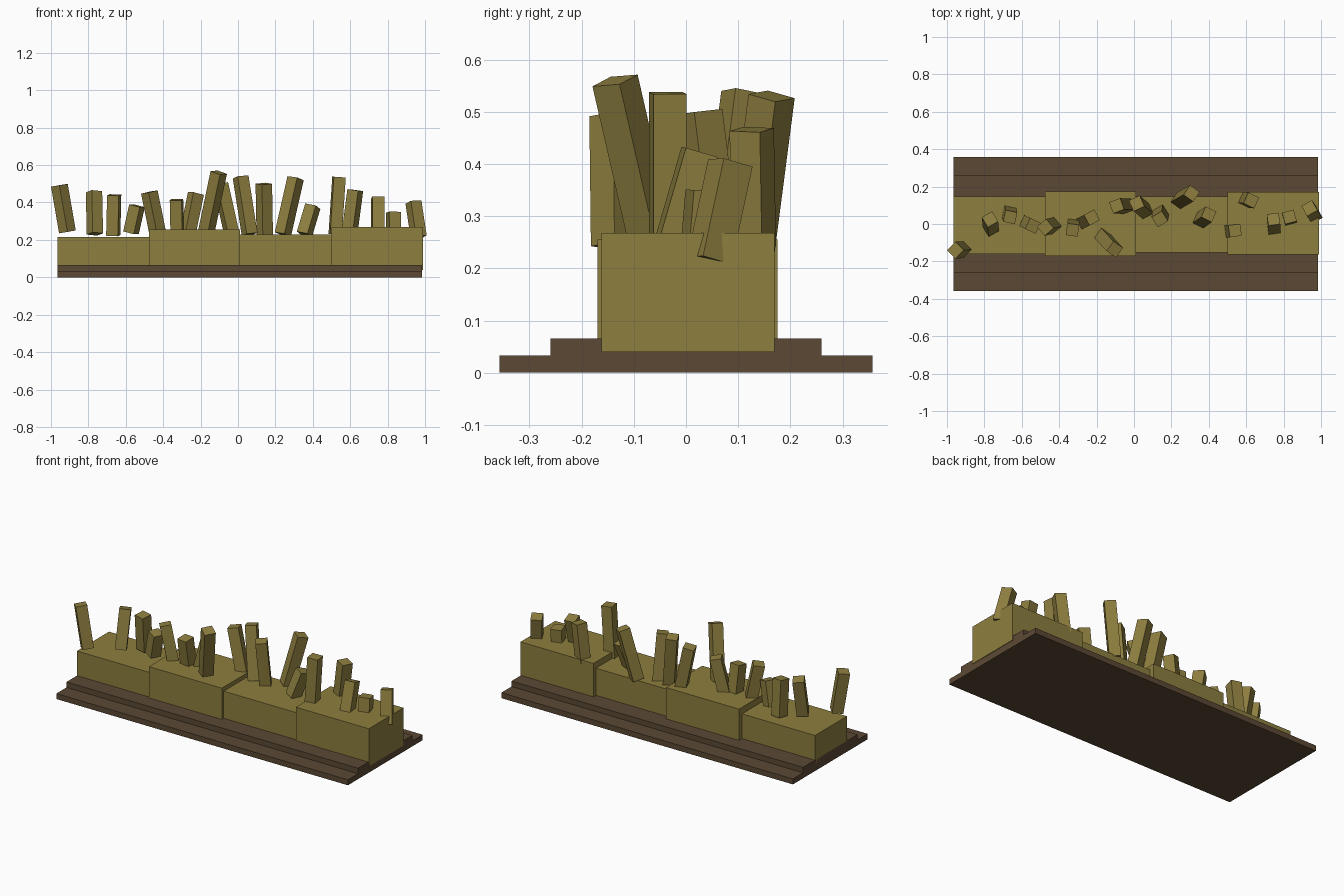
import bpy
from mathutils import Vector, Matrix
from math import radians


def material(name, rgb):
    m = bpy.data.materials.new(name)
    m.diffuse_color = (*rgb, 1)
    return m


OLIVE = material("olive", (0.27, 0.21, 0.05))
BROWN = material("brown", (0.105, 0.066, 0.034))


def block(name, x0, x1, y0, y1, z0, z1, mat):
    bpy.ops.mesh.primitive_cube_add(size=1)
    ob = bpy.context.object
    ob.name = name
    ob.data.transform(Matrix.LocRotScale(
        Vector(((x0 + x1) / 2, (y0 + y1) / 2, (z0 + z1) / 2)), None,
        Vector((x1 - x0, y1 - y0, z1 - z0))))
    ob.data.materials.append(mat)


def stick(name, bottom, top, spin, side=0.064):
    """Square bar between two end centres, spun about its own axis."""
    a, b = Vector(bottom), Vector(top)
    d = b - a
    bpy.ops.mesh.primitive_cube_add(size=1)
    ob = bpy.context.object
    ob.name = name
    rot = Vector((0, 0, 1)).rotation_difference(d).to_matrix().to_4x4()
    ob.data.transform(Matrix.Translation((a + b) / 2) @ rot
                      @ Matrix.Rotation(radians(spin), 4, 'Z')
                      @ Matrix.Diagonal((side, side, d.length, 1)))
    ob.data.materials.append(OLIVE)


# Stepped soil base
X0, X1 = -0.965, 0.985
block("base_lower", X0, X1, -0.357, 0.357, 0, 0.033, BROWN)
block("base_upper", X0, X1, -0.26, 0.26, 0.033, 0.066, BROWN)

# Four clipped bank segments
block("bank_1", -0.965, -0.475, -0.16, 0.146, 0.04, 0.215, OLIVE)
block("bank_2", -0.477, 0.011, -0.17, 0.175, 0.04, 0.255, OLIVE)
block("bank_3", 0.01, 0.502, -0.152, 0.146, 0.04, 0.23, OLIVE)
block("bank_4", 0.50, 0.988, -0.162, 0.17, 0.04, 0.268, OLIVE)

# Leaning stalks: bottom centre, top centre, spin
stalks = [
    ((-0.912, -0.137, 0.243), (-0.955, -0.140, 0.492), 45),
    ((-0.765, -0.025, 0.232), (-0.770, 0.025, 0.457), 30),
    ((-0.667, 0.060, 0.224), (-0.662, 0.037, 0.440), -12),
    ((-0.572, 0.005, 0.238), (-0.540, -0.010, 0.382), -25),
    ((-0.430, -0.008, 0.240), (-0.474, -0.018, 0.456), 40),
    ((-0.325, -0.005, 0.230), (-0.329, -0.032, 0.415), -8),
    ((-0.270, 0.012, 0.230), (-0.225, 0.035, 0.448), 28),
    ((-0.168, -0.065, 0.250), (-0.103, -0.136, 0.560), -35),
    ((-0.035, 0.095, 0.240), (-0.093, 0.097, 0.500), 20),
    ((0.062, 0.070, 0.230), (0.014, 0.110, 0.537), 25),
    ((0.143, 0.060, 0.225), (0.138, 0.026, 0.500), 32),
    ((0.240, 0.125, 0.230), (0.308, 0.164, 0.530), -35),
    ((0.355, 0.020, 0.230), (0.400, 0.052, 0.380), -25),
    ((0.520, -0.035, 0.230), (0.540, -0.035, 0.536), 8),
    ((0.597, 0.130, 0.240), (0.627, 0.126, 0.466), -25),
    ((0.748, -0.030, 0.230), (0.746, 0.026, 0.423), 8),
    ((0.832, 0.028, 0.230), (0.831, 0.038, 0.348), 15),
    ((0.966, 0.045, 0.215), (0.938, 0.085, 0.402), 28),
]
for i, (lo, hi, spin) in enumerate(stalks, 1):
    stick(f"stalk_{i}", lo, hi, spin)
